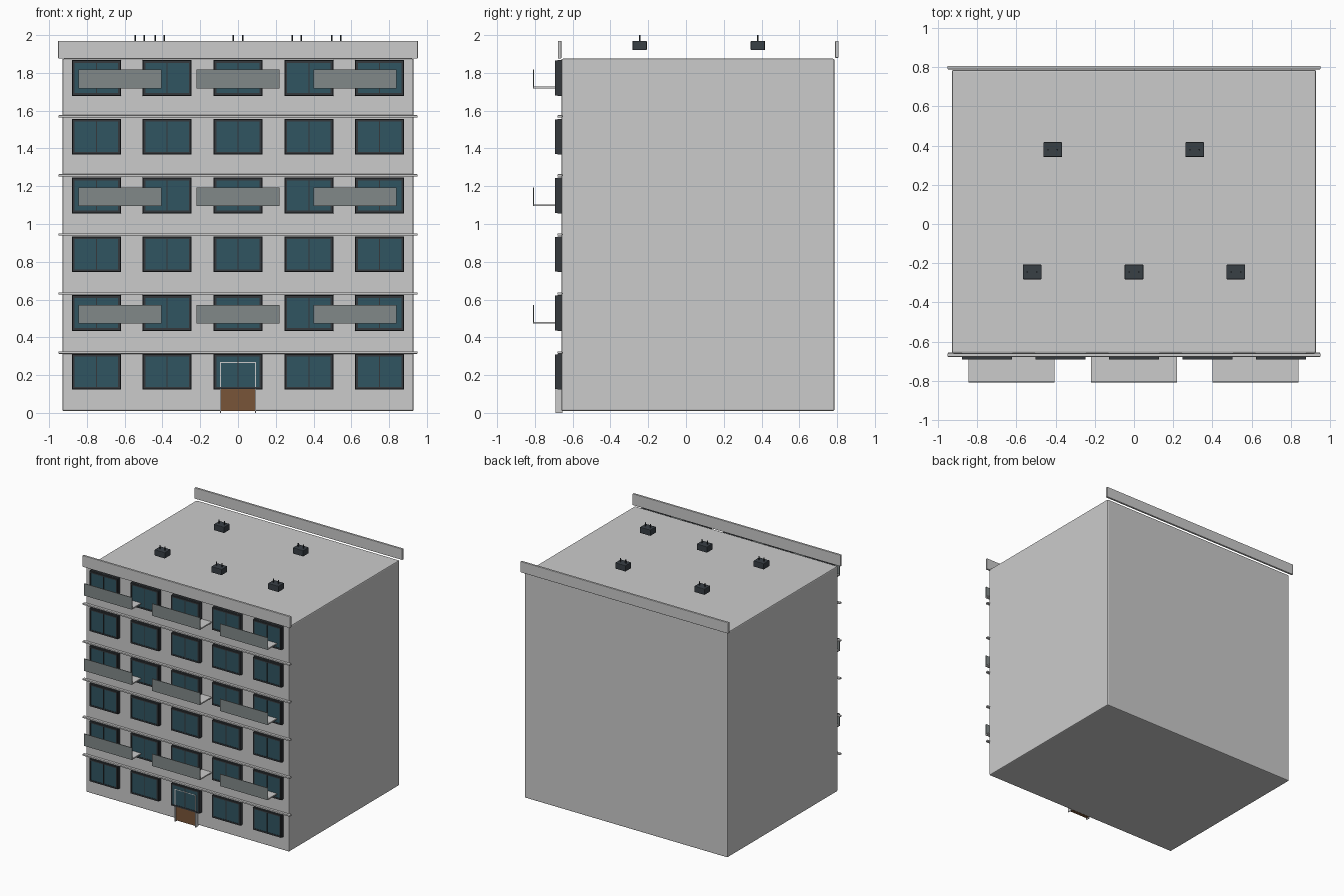
import bpy, bmesh

if "Cube" in bpy.data.objects:
    bpy.data.objects.remove(bpy.data.objects["Cube"])


def material(name, r, g, b):
    m = bpy.data.materials.new(name)
    m.diffuse_color = (r, g, b, 1)
    m.use_nodes = True
    m.node_tree.nodes["Principled BSDF"].inputs["Base Color"].default_value = m.diffuse_color
    return m


DARK = material("dark_frame", 0.035, 0.04, 0.045)
GLASS = material("blue_glass", 0.03, 0.09, 0.12)
WOOD = material("door_wood", 0.19, 0.09, 0.04)
PANEL = material("balcony_glass", 0.22, 0.25, 0.25)
UNIT = material("unit_metal", 0.04, 0.05, 0.06)


def box(name, x, y, z, mat=None, bevel=0.0):
    """Box from (min, max) ranges on each axis."""
    bm = bmesh.new()
    bmesh.ops.create_cube(bm, size=1)
    for v in bm.verts:
        v.co = [r[0] if c < 0 else r[1] for c, r in zip(v.co, (x, y, z))]
    me = bpy.data.meshes.new(name)
    bm.to_mesh(me)
    bm.free()
    ob = bpy.data.objects.new(name, me)
    bpy.context.collection.objects.link(ob)
    if mat:
        me.materials.append(mat)
    if bevel:
        mod = ob.modifiers.new("bevel", 'BEVEL')
        mod.width = bevel
        mod.segments = 2
    return ob


def window(cx, z0):
    x0, x1, z1 = cx - 0.13, cx + 0.13, z0 + 0.19
    t = 0.012
    box("window_frame", (x0, x1), (-0.68, -0.655), (z0, z1), DARK, 0.002)
    # raised sash bars
    a, b, c, d = x0 + 0.003, x1 - 0.003, z0 + 0.003, z1 - 0.003
    y = (-0.693, -0.675)
    box("sash_left", (a, a + t), y, (c, d), DARK)
    box("sash_right", (b - t, b), y, (c, d), DARK)
    box("sash_bottom", (a + t, b - t), y, (c, c + t), DARK)
    box("sash_top", (a + t, b - t), y, (d - t, d), DARK)
    box("mullion", (cx - 0.003, cx + 0.003), y, (c + t, d - t), DARK)
    # panes
    for p, q in ((a + t, cx - 0.003), (cx + 0.003, b - t)):
        box("window_glass", (p, q), (-0.69, -0.678), (c + t, d - t), GLASS)


# Main block
box("building_body", (-0.93, 0.93), (-0.66, 0.786), (0.01, 1.875), None, 0.008)

# Floor bands and roof parapets
for i in range(5):
    z = 0.32 + i * 0.3125
    box("floor_band", (-0.95, 0.95), (-0.68, -0.655), (z - 0.007, z + 0.006), None, 0.003)
box("front_parapet", (-0.952, 0.952), (-0.678, -0.66), (1.876, 1.97), None, 0.003)
box("back_parapet", (-0.952, 0.952), (0.79, 0.808), (1.88, 1.97), None, 0.003)

# Windows
for row in range(6):
    for cx in (-0.75, -0.375, 0, 0.375, 0.75):
        window(cx, 0.123 + row * 0.311)

# Balconies on alternate floors
for z in (0.472, 1.094, 1.717):
    for cx in (-0.625, 0, 0.62):
        x = (cx - 0.22, cx + 0.22)
        box("balcony_slab", x, (-0.806, -0.66), (z, z + 0.01))
        box("balcony_panel", x, (-0.81, -0.804), (z, z + 0.1), PANEL)

# Entrance door with thin trim
box("door", (-0.09, 0.09), (-0.685, -0.655), (0.01, 0.265), WOOD)
for s in (-1, 1):
    x = sorted((s * 0.09, s * 0.096))
    box("door_jamb", x, (-0.6915, -0.655), (0.0, 0.27), None)
box("door_head", (-0.09, 0.09), (-0.6915, -0.655), (0.265, 0.27), None)

# Rooftop units with twin pipes
for cx, cy in ((-0.415, 0.38), (0.31, 0.38), (-0.52, -0.245), (0, -0.245), (0.52, -0.245)):
    box("roof_unit", (cx - 0.048, cx + 0.048), (cy - 0.038, cy + 0.038), (1.92, 1.97), UNIT, 0.005)
    for s in (-1, 1):
        bpy.ops.mesh.primitive_cylinder_add(vertices=12, radius=0.004, depth=0.035,
                                            location=(cx + s * 0.024, cy, 1.9825))
        pipe = bpy.context.object
        pipe.name = "unit_pipe"
        pipe.data.materials.append(UNIT)
        bpy.ops.object.shade_smooth_by_angle()
